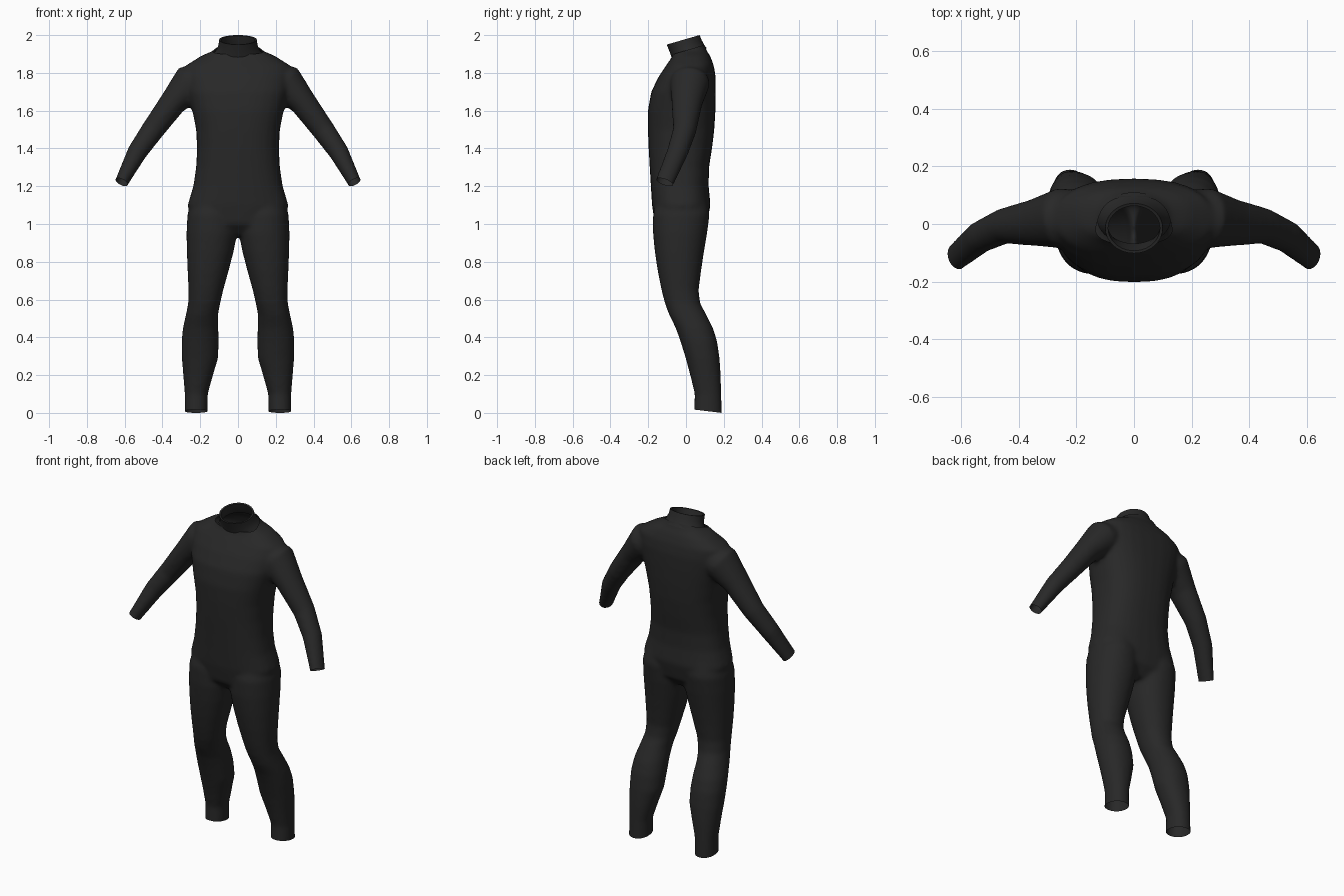
import bpy, bmesh, math
from mathutils import Vector

if "Cube" in bpy.data.objects:
    bpy.data.objects.remove(bpy.data.objects["Cube"])

black = bpy.data.materials.new("neoprene_black")
black.diffuse_color = (0.021, 0.021, 0.021, 1)
black.use_nodes = True
black.node_tree.nodes["Principled BSDF"].inputs["Base Color"].default_value = black.diffuse_color


def loft(bm, rings, power=2.0, caps=True, n=28):
    """Skin a list of (centre, u axis, v axis) superellipse rings."""
    loops = []
    for c, u, v in rings:
        loop = []
        for k in range(n):
            a = 2 * math.pi * k / n
            x, y = math.cos(a), math.sin(a)
            x = math.copysign(abs(x) ** (2 / power), x)
            y = math.copysign(abs(y) ** (2 / power), y)
            loop.append(bm.verts.new(c + u * x + v * y))
        loops.append(loop)
    for a, b in zip(loops, loops[1:]):
        for k in range(n):
            j = (k + 1) % n
            bm.faces.new((a[k], a[j], b[j], b[k]))
    if caps:
        bm.faces.new(loops[0])
        bm.faces.new(loops[-1])


def flat_ring(z, x0, x1, y0, y1):
    return (Vector(((x0 + x1) / 2, (y0 + y1) / 2, z)),
            Vector(((x1 - x0) / 2, 0, 0)), Vector((0, (y1 - y0) / 2, 0)))


def finish(bm, name):
    me = bpy.data.meshes.new(name)
    bm.to_mesh(me)
    bm.free()
    me.materials.append(black)
    ob = bpy.data.objects.new(name, me)
    bpy.context.collection.objects.link(ob)
    return ob


def smooth(ob):
    for p in ob.data.polygons:
        p.use_smooth = True


bm = bmesh.new()

# Torso: height, half width, front y, back y
torso = [(0.94, 0.10, -0.11, 0.06), (1.0, 0.245, -0.165, 0.11),
         (1.1, 0.267, -0.18, 0.13), (1.2, 0.237, -0.186, 0.12),
         (1.3, 0.222, -0.192, 0.122), (1.4, 0.217, -0.198, 0.138),
         (1.5, 0.222, -0.202, 0.15), (1.6, 0.242, -0.202, 0.156),
         (1.7, 0.268, -0.184, 0.158), (1.78, 0.28, -0.145, 0.157),
         (1.84, 0.275, -0.105, 0.147), (1.89, 0.195, -0.07, 0.128),
         (1.92, 0.125, -0.07, 0.108), (1.98, 0.09, -0.075, 0.085)]
loft(bm, [flat_ring(z, -w, w, f, b) for z, w, f, b in torso], 2.5)

# Legs: height, inner x, outer x, front y, back y
leg = [(1.13, 0.03, 0.24, -0.15, 0.11), (1.05, 0.008, 0.268, -0.175, 0.125),
       (0.95, 0.004, 0.273, -0.175, 0.112), (0.85, 0.024, 0.271, -0.165, 0.095),
       (0.75, 0.05, 0.267, -0.15, 0.08), (0.65, 0.078, 0.262, -0.13, 0.067),
       (0.58, 0.094, 0.264, -0.112, 0.075), (0.52, 0.106, 0.276, -0.09, 0.108),
       (0.45, 0.104, 0.292, -0.055, 0.143), (0.38, 0.102, 0.299, -0.03, 0.165),
       (0.29, 0.105, 0.298, -0.002, 0.178), (0.2, 0.132, 0.29, 0.022, 0.184),
       (0.1, 0.16, 0.282, 0.046, 0.187), (-0.04, 0.162, 0.283, 0.04, 0.192)]

# Arms: centre point, radius across the arm, radius front to back
arm = [((0.14, 0.02, 1.79), 0.07, 0.09), ((0.255, 0.02, 1.745), 0.101, 0.105),
       ((0.345, 0.005, 1.642), 0.071, 0.082), ((0.452, -0.007, 1.497), 0.061, 0.062),
       ((0.534, -0.045, 1.38), 0.053, 0.056), ((0.616, -0.113, 1.222), 0.036, 0.049),
       ((0.632, -0.126, 1.19), 0.036, 0.049)]

for s in (1, -1):
    loft(bm, [flat_ring(z, s * i, s * o, f, b) for z, i, o, f, b in leg], 2.15)
    pts = [Vector((s * p[0], p[1], p[2])) for p, _, _ in arm]
    rings = []
    for k, (_, ra, rb) in enumerate(arm):
        d = (pts[min(k + 1, len(pts) - 1)] - pts[max(k - 1, 0)]).normalized()
        u = d.cross(Vector((0, 1, 0))).normalized()
        rings.append((pts[k], u * ra, d.cross(u) * rb))
    loft(bm, rings)

# Fuse the parts into one continuous suit
bmesh.ops.recalc_face_normals(bm, faces=bm.faces[:])
suit = finish(bm, "suit_body")
remesh = suit.modifiers.new("fuse", 'REMESH')
remesh.mode = 'VOXEL'
remesh.voxel_size = 0.012
relax = suit.modifiers.new("relax", 'SMOOTH')
relax.factor = 0.5
relax.iterations = 7
fused = bpy.data.meshes.new_from_object(
    suit.evaluated_get(bpy.context.evaluated_depsgraph_get()))
suit.modifiers.clear()
suit.data = fused
if not fused.materials:
    fused.materials.append(black)

# Open the neck, ankles and wrists
bm = bmesh.new()
bm.from_mesh(fused)


def open_end(point, normal, keep):
    faces = [f for f in bm.faces if keep(f.calc_center_median())]
    edges = {e for f in faces for e in f.edges}
    verts = {v for f in faces for v in f.verts}
    bmesh.ops.bisect_plane(bm, geom=list(verts) + list(edges) + faces,
                           plane_co=point, plane_no=normal, clear_outer=True)


open_end((0, 0.01, 1.922), (0, -0.3, 1), lambda c: c.z > 1.8)
open_end((0, 0.19, 0.0), (0, -0.12, -1), lambda c: c.z < 0.2)
for s in (1, -1):
    open_end((s * 0.616, -0.113, 1.222), (s * 0.44, -0.34, -0.84),
             lambda c: c.x * s > 0.5 and c.z < 1.35)
bm.to_mesh(fused)
bm.free()
smooth(suit)

# Collar: tilted folded band, outside up and back down the inside
bm = bmesh.new()
collar = [(0.018, 1.903, 0.128, 0.092), (0.008, 1.922, 0.113, 0.089),
          (-0.004, 1.948, 0.103, 0.087), (-0.015, 1.975, 0.1, 0.087),
          (-0.015, 1.974, 0.09, 0.078), (0.0, 1.935, 0.092, 0.077),
          (0.012, 1.908, 0.105, 0.08)]
loft(bm, [(Vector((0, y, z)), Vector((rx, 0, 0)), Vector((0, ry, ry * 0.29)))
          for y, z, rx, ry in collar], caps=False, n=40)
bmesh.ops.recalc_face_normals(bm, faces=bm.faces[:])
band = finish(bm, "collar")
smooth(band)
bpy.context.view_layer.objects.active = band
band.select_set(True)
bpy.ops.object.shade_smooth_by_angle(angle=math.radians(40))
